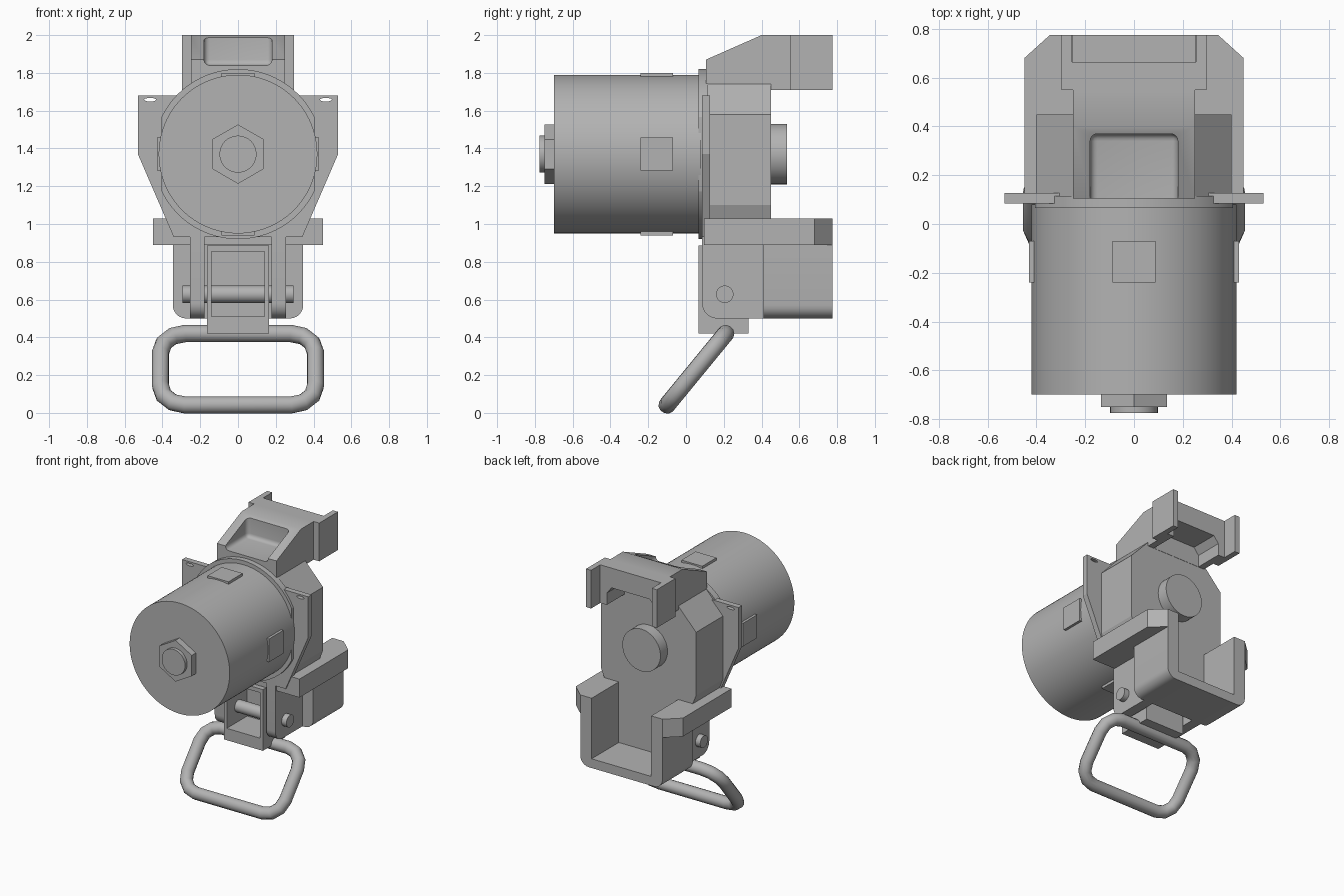
import bpy, bmesh, math
from mathutils import Vector

if "Cube" in bpy.data.objects:
    bpy.data.objects.remove(bpy.data.objects["Cube"], do_unlink=True)

grey = bpy.data.materials.new("matte grey")
grey.use_nodes = True
COLOUR = (0.45, 0.45, 0.45, 1)
grey.diffuse_color = COLOUR
grey.node_tree.nodes["Principled BSDF"].inputs["Base Color"].default_value = COLOUR
AXIS_Z = 1.37


def activate(ob):
    bpy.ops.object.select_all(action="DESELECT")
    ob.select_set(True)
    bpy.context.view_layer.objects.active = ob


def smooth(ob, angle=30):
    activate(ob)
    bpy.ops.object.shade_smooth_by_angle(angle=math.radians(angle))
    return ob


def prism(name, pts, axis, lo, hi):
    """Extrude a 2D outline along an axis (outline in the other two axes)."""
    def place(p, t):
        return {"x": (t, p[0], p[1]), "y": (p[0], t, p[1]), "z": (p[0], p[1], t)}[axis]
    bm = bmesh.new()
    face = bm.faces.new([bm.verts.new(place(p, lo)) for p in pts])
    ext = bmesh.ops.extrude_face_region(bm, geom=[face])
    shift = Vector(place((0, 0), hi - lo))
    bmesh.ops.translate(bm, vec=shift, verts=[v for v in ext["geom"] if isinstance(v, bmesh.types.BMVert)])
    bmesh.ops.recalc_face_normals(bm, faces=bm.faces)
    me = bpy.data.meshes.new(name)
    bm.to_mesh(me)
    bm.free()
    ob = bpy.data.objects.new(name, me)
    bpy.context.collection.objects.link(ob)
    me.materials.append(grey)
    return ob


def box(name, x, y, z):
    return prism(name, [(x[0], y[0]), (x[1], y[0]), (x[1], y[1]), (x[0], y[1])], "z", *z)


def arc(u, v, r, a0, a1, n):
    steps = [math.radians(a0 + (a1 - a0) * i / n) for i in range(n + 1)]
    return [(u + r * math.cos(a), v + r * math.sin(a)) for a in steps]


def disc(name, axis, centre, r, lo, hi, n=64, turn=0):
    return smooth(prism(name, arc(*centre, r, turn, turn + 360, n)[:-1], axis, lo, hi))


def sym(pts):
    """Complete a right-half outline with its mirror image."""
    return pts + [(-u, v) for u, v in reversed(pts)]


def boolean(ob, cutter, mode="DIFFERENCE"):
    mod = ob.modifiers.new("cut", "BOOLEAN")
    mod.operation, mod.object, mod.solver = mode, cutter, "EXACT"
    activate(ob)
    bpy.ops.object.modifier_apply(modifier=mod.name)
    bpy.data.objects.remove(cutter, do_unlink=True)
    return ob


def bevel(ob, width, segments):
    mod = ob.modifiers.new("round", "BEVEL")
    mod.width, mod.segments = width, segments
    activate(ob)
    bpy.ops.object.modifier_apply(modifier=mod.name)
    return ob


# Drum with hex nut, bolt end and four raised pads
hub = (0, AXIS_Z)
disc("drum", "y", hub, 0.42, -0.70, 0.08, 96)
prism("hex_nut", arc(*hub, 0.157, 30, 390, 6)[:-1], "y", -0.75, -0.69)
disc("bolt_end", "y", hub, 0.098, -0.775, -0.74, 32)
for side in (-1, 1):
    edge = sorted((side * 0.40, side * 0.43))
    box("side_pad", edge, (-0.24, -0.07), (AXIS_Z - 0.088, AXIS_Z + 0.088))
    box("upright_pad", (-0.088, 0.088), (-0.24, -0.07), [AXIS_Z + e for e in edge])

# Collar behind the drum, trimmed at both sides
collar = disc("drum_collar", "y", hub, 0.45, 0.065, 0.115, 96)
smooth(boolean(collar, box("trim", (-0.405, 0.405), (0, 0.2), (0.5, 2)), "INTERSECT"))

# Eared mounting plate with two small slots
ears = prism("ear_plate", sym([(0.34, 0.93), (0.53, 1.37), (0.53, 1.68), (0.30, 1.68)]), "y", 0.085, 0.128)
for side in (-1, 1):
    slot = [(side * 0.465 + u, 1.658 + v * 0.3) for u, v in arc(0, 0, 0.032, 0, 360, 12)[:-1]]
    boolean(ears, prism("slot", slot, "y", 0, 0.3))

# Gear housing and rear disc
prism("housing", sym([(0.34, 0.95), (0.40, 1.10), (0.40, 1.58), (0.25, 1.74)]), "y", 0.105, 0.45)
disc("rear_disc", "y", hub, 0.16, 0.44, 0.535, 48)

# Upper bracket: sloped front, widened rear legs, hollow pocket and underside
slope = [(0.105, 1.72), (0.105, 1.87), (0.40, 2.0), (0.775, 2.0), (0.775, 1.71), (0.44, 1.71)]
upper = prism("upper_bracket", slope, "x", -0.297, 0.297)
for side in (-1, 1):
    boolean(upper, box("waist", sorted((side * 0.25, side * 0.4)), (0, 0.55), (1.6, 2.1)))
boolean(upper, box("rear_notch", (-0.255, 0.255), (0.665, 0.9), (1.6, 2.1)))
boolean(upper, prism("underside", sym([(0.20, 1.6), (0.20, 1.80), (0.16, 1.85)]), "y", 0.452, 0.7))
pocket = bevel(box("pocket", (-0.18, 0.18), (0, 0.37), (1.84, 2.2)), 0.03, 4)
smooth(boolean(upper, pocket))

# Lower bracket: chamfered shoulder flange over a rounded block, open at the rear
shoulder = prism("shoulder_flange", sym([(0.45, 0.095), (0.45, 0.68), (0.345, 0.775)]), "z", 0.89, 1.03)
block_outline = sym(arc(0.275, 0.57, 0.07, -90, 0, 6) + [(0.345, 0.90)])
block = prism("lower_block", block_outline, "y", 0.41, 0.775)
for part in (shoulder, block):
    boolean(part, box("channel", (-0.25, 0.25), (0.45, 0.9), (0.57, 1.2)))
smooth(block)

# Clevis lugs with cross pin
lug = arc(0.165, 0.58, 0.08, 180, 270, 8) + [(0.43, 0.5), (0.43, 0.98), (0.085, 0.98)]
for side in (-1, 1):
    smooth(prism("clevis_lug", lug, "x", *sorted((side * 0.178, side * 0.255))))
disc("cross_pin", "x", (0.205, 0.628), 0.046, -0.295, 0.295, 32)

# Open-fronted latch between the lugs
latch = box("latch", (-0.163, 0.163), (0.065, 0.33), (0.42, 0.885))
boolean(latch, box("latch_opening", (-0.14, 0.14), (0, 0.31), (0.51, 0.855)))

# Tilted pull ring with rounded corners
HALF, LENGTH, R = 0.41, 0.49, 0.13
ring_path = []
for cu, cv, a in ((1, 1, 0), (-1, 1, 90), (-1, 0, 180), (1, 0, 270)):
    v = LENGTH - R if cv else R
    ring_path += arc(cu * (HALF - R), v, R, a, a + 90, 3)
curve = bpy.data.curves.new("pull_ring", "CURVE")
curve.dimensions = "3D"
curve.bevel_depth, curve.bevel_resolution = 0.046, 4
spline = curve.splines.new("POLY")
spline.points.add(len(ring_path) - 1)
spline.use_cyclic_u = True
for point, (u, v) in zip(spline.points, ring_path):
    t = v / LENGTH
    point.co = (u, -0.10 + 0.31 * t, 0.042 + 0.378 * t, 1)
ring = bpy.data.objects.new("pull_ring", curve)
bpy.context.collection.objects.link(ring)
curve.materials.append(grey)
activate(ring)
bpy.ops.object.convert(target="MESH")
smooth(bpy.context.view_layer.objects.active, 40)
